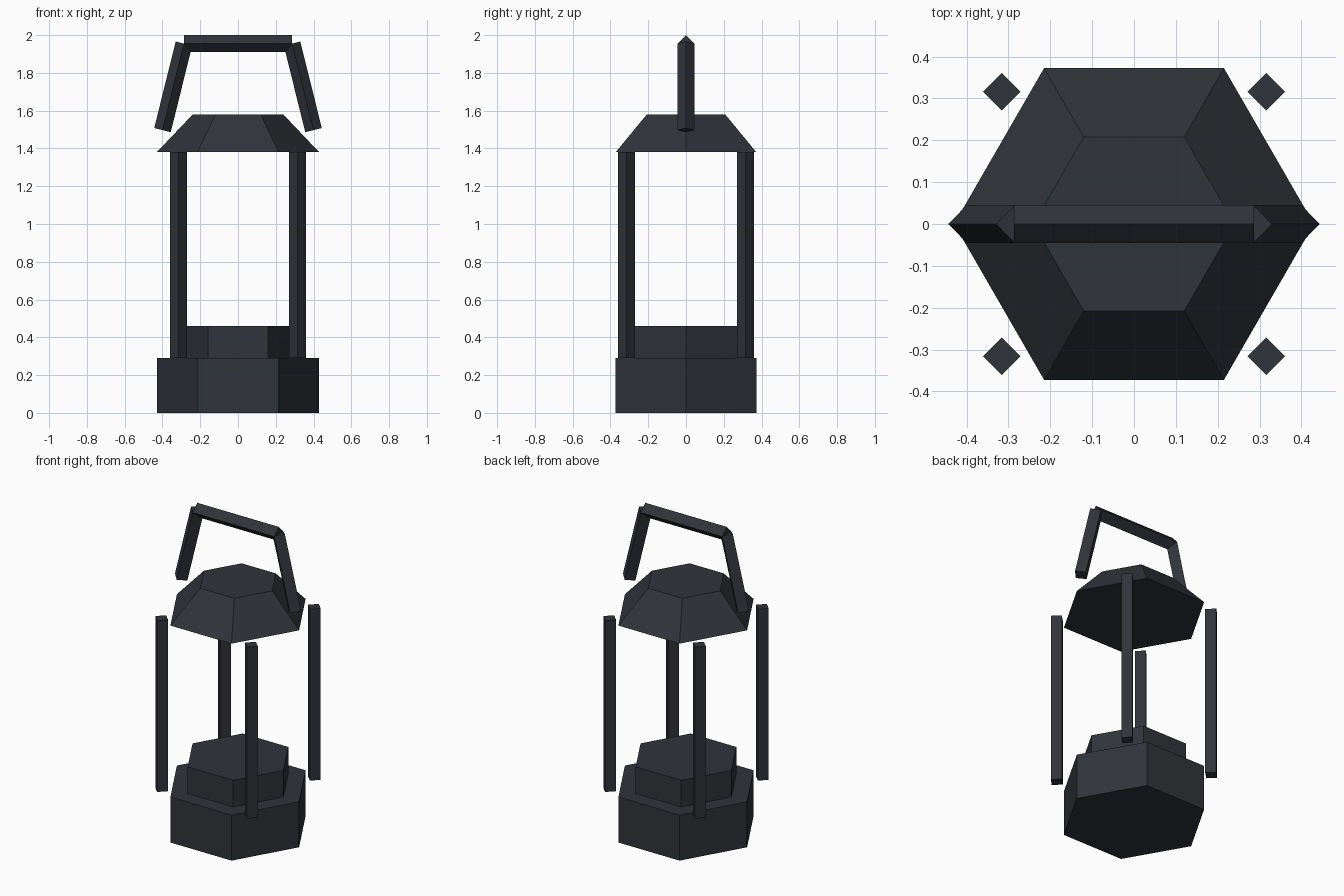
import bpy, bmesh
from math import cos, sin, tau
from mathutils import Vector

if "Cube" in bpy.data.objects:
    bpy.data.objects.remove(bpy.data.objects["Cube"])

iron = bpy.data.materials.new("dark_iron")
iron.diffuse_color = (0.03, 0.033, 0.042, 1)
iron.use_nodes = True
iron.node_tree.nodes["Principled BSDF"].inputs["Base Color"].default_value = iron.diffuse_color


def prism(name, a, b, sides, r1, r2=None):
    """Flat-sided prism or frustum from a to b, with a corner in the xz plane."""
    a, b = Vector(a), Vector(b)
    r2 = r1 if r2 is None else r2
    u = Vector((0, 1, 0))
    v = u.cross((b - a).normalized())
    bm = bmesh.new()
    rings = []
    for centre, r in ((a, r1), (b, r2)):
        rings.append([bm.verts.new(centre + r * (v * cos(tau * i / sides) + u * sin(tau * i / sides)))
                      for i in range(sides)])
    low, high = rings
    bm.faces.new(low[::-1])
    bm.faces.new(high)
    for i in range(sides):
        j = (i + 1) % sides
        bm.faces.new((low[i], low[j], high[j], high[i]))
    bmesh.ops.recalc_face_normals(bm, faces=bm.faces[:])
    mesh = bpy.data.meshes.new(name)
    bm.to_mesh(mesh)
    bm.free()
    mesh.materials.append(iron)
    ob = bpy.data.objects.new(name, mesh)
    bpy.context.collection.objects.link(ob)
    return ob


# Hexagonal base, burner step and roof
prism("base", (0, 0, 0), (0, 0, 0.29), 6, 0.43)
prism("burner_step", (0, 0, 0.29), (0, 0, 0.46), 6, 0.32)
prism("roof", (0, 0, 1.38), (0, 0, 1.58), 6, 0.43, 0.24)

# Four corner posts
for sx, side in ((-1, "left"), (1, "right")):
    for sy, end in ((-1, "front"), (1, "back")):
        x, y = 0.316 * sx, 0.316 * sy
        prism(f"{end}_{side}_post", (x, y, 0.29), (x, y, 1.38), 4, 0.045)

# Carrying handle: two sloping arms and a grip
for s, side in ((-1, "left"), (1, "right")):
    prism(f"{side}_handle_arm", (0.40 * s, 0, 1.497), (0.286 * s, 0, 1.955), 4, 0.045)
prism("handle_grip", (-0.287, 0, 1.955), (0.287, 0, 1.955), 4, 0.045)
